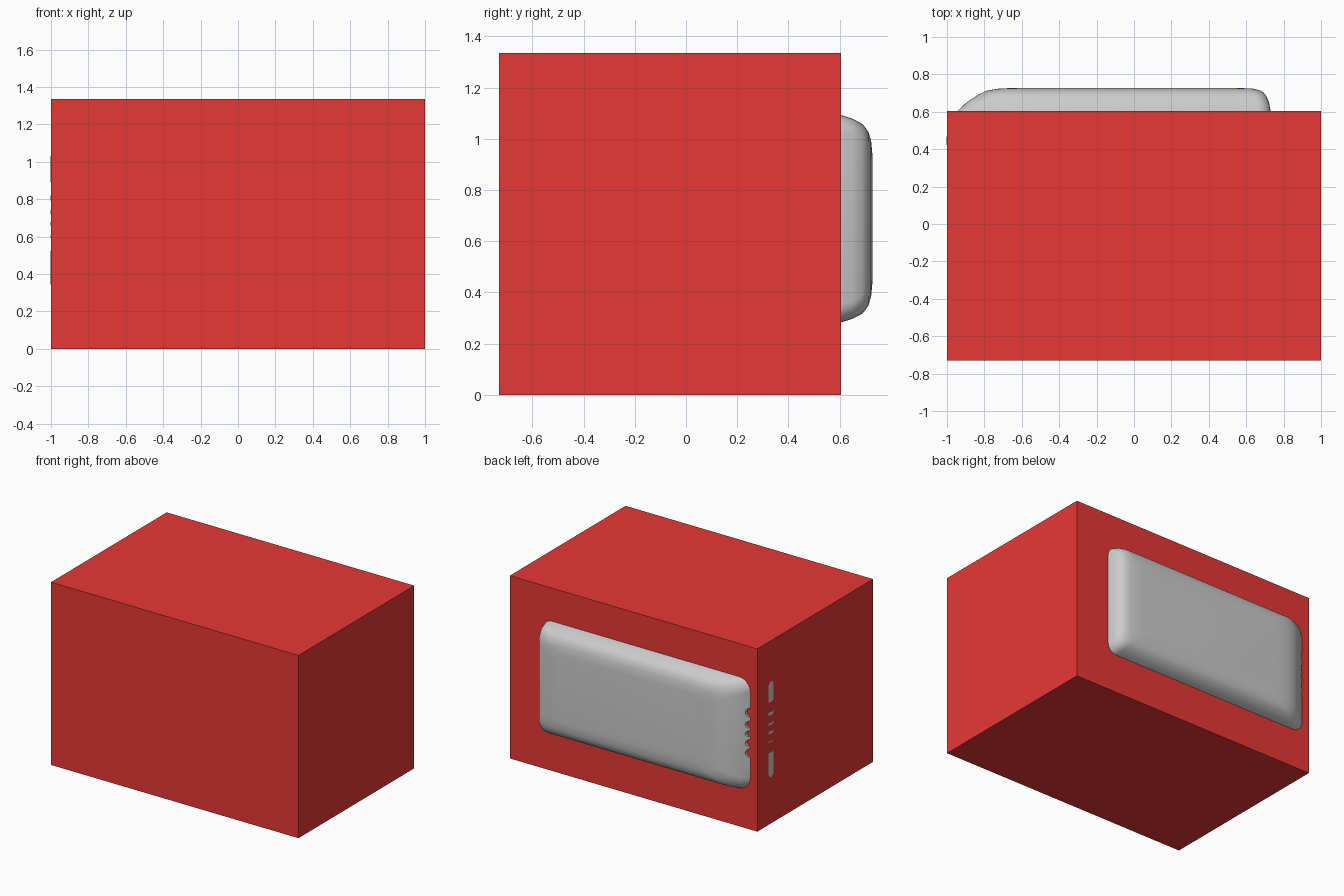
import bpy, bmesh, math

if "Cube" in bpy.data.objects:
    bpy.data.objects.remove(bpy.data.objects["Cube"])

CZ = 0.688      # centre height of the rounded insert
MID = 0.445     # y of the insert's widest section


def finish(name, bm):
    bmesh.ops.recalc_face_normals(bm, faces=bm.faces)
    me = bpy.data.meshes.new(name)
    bm.to_mesh(me)
    bm.free()
    ob = bpy.data.objects.new(name, me)
    bpy.context.collection.objects.link(ob)
    return ob


def loft(bm, rings):
    loops = [[bm.verts.new(p) for p in r] for r in rings]
    for a, b in zip(loops, loops[1:]):
        for i in range(len(a)):
            j = (i + 1) % len(a)
            bm.faces.new((a[i], a[j], b[j], b[i]))
    bm.faces.new(loops[0])
    bm.faces.new(loops[-1])


def rounded_ring(y, left, right, half, n=6):
    # rounded rectangle in the xz plane
    pts = []
    for k, (sx, sz) in enumerate([(1, 1), (-1, 1), (-1, -1), (1, -1)]):
        r = 0.07 if sx > 0 else 0.09
        cx = right - r if sx > 0 else left + r
        for i in range(n + 1):
            a = math.pi / 2 * (k + i / n)
            pts.append((cx + r * math.cos(a), y, CZ + sz * (half - r) + r * math.sin(a)))
    return pts


# red block
red = bpy.data.materials.new("red")
red.diffuse_color = (0.8, 0.04, 0.035, 1)
red.use_nodes = True
red.node_tree.nodes["Principled BSDF"].inputs["Base Color"].default_value = red.diffuse_color
bm = bmesh.new()
bmesh.ops.create_cube(bm, size=1)
bmesh.ops.scale(bm, vec=(2, 1.335, 1.335), verts=bm.verts)
bmesh.ops.translate(bm, vec=(0, -0.0625, 0.6675), verts=bm.verts)
block = finish("block", bm)
block.data.materials.append(red)

# rounded insert: y, left, right, half height; mirrored about its middle
half_profile = [
    (0.470, -1.001, 0.750, 0.418), (0.530, -0.985, 0.744, 0.414),
    (0.605, -0.943, 0.730, 0.405), (0.650, -0.895, 0.722, 0.391),
    (0.690, -0.835, 0.705, 0.370), (0.712, -0.790, 0.680, 0.340),
    (0.723, -0.730, 0.640, 0.305), (0.728, -0.640, 0.550, 0.250)]
profile = [(2 * MID - y, l, r, h) for y, l, r, h in reversed(half_profile)]
profile += [(MID, -1.003, 0.751, 0.419)] + half_profile
bm = bmesh.new()
loft(bm, [rounded_ring(*p) for p in profile])
insert = finish("rounded_insert", bm)

# five round-ended grooves in the insert's left end
bm = bmesh.new()
for z, r in [(0.855, 0.036), (0.767, 0.026), (0.700, 0.022), (0.633, 0.026), (0.560, 0.036)]:
    tip = [(-0.918 - r + r * math.cos(a), z + r * math.sin(a))
           for a in [math.pi * (i / 10 - 0.5) for i in range(11)]]
    outline = [(-1.1, z - r)] + tip + [(-1.1, z + r)]
    loft(bm, [[(x, y, zz) for x, zz in outline] for y in (0.05, 0.85)])
cutter = finish("groove_cutter", bm)
cutter.hide_render = True
mod = insert.modifiers.new("grooves", 'BOOLEAN')
mod.operation = 'DIFFERENCE'
mod.solver = 'EXACT'
mod.object = cutter

bpy.ops.object.select_all(action='DESELECT')
insert.select_set(True)
bpy.context.view_layer.objects.active = insert
bpy.ops.object.modifier_apply(modifier="grooves")
bpy.data.objects.remove(cutter)
bpy.ops.object.shade_smooth_by_angle(angle=math.radians(40))
